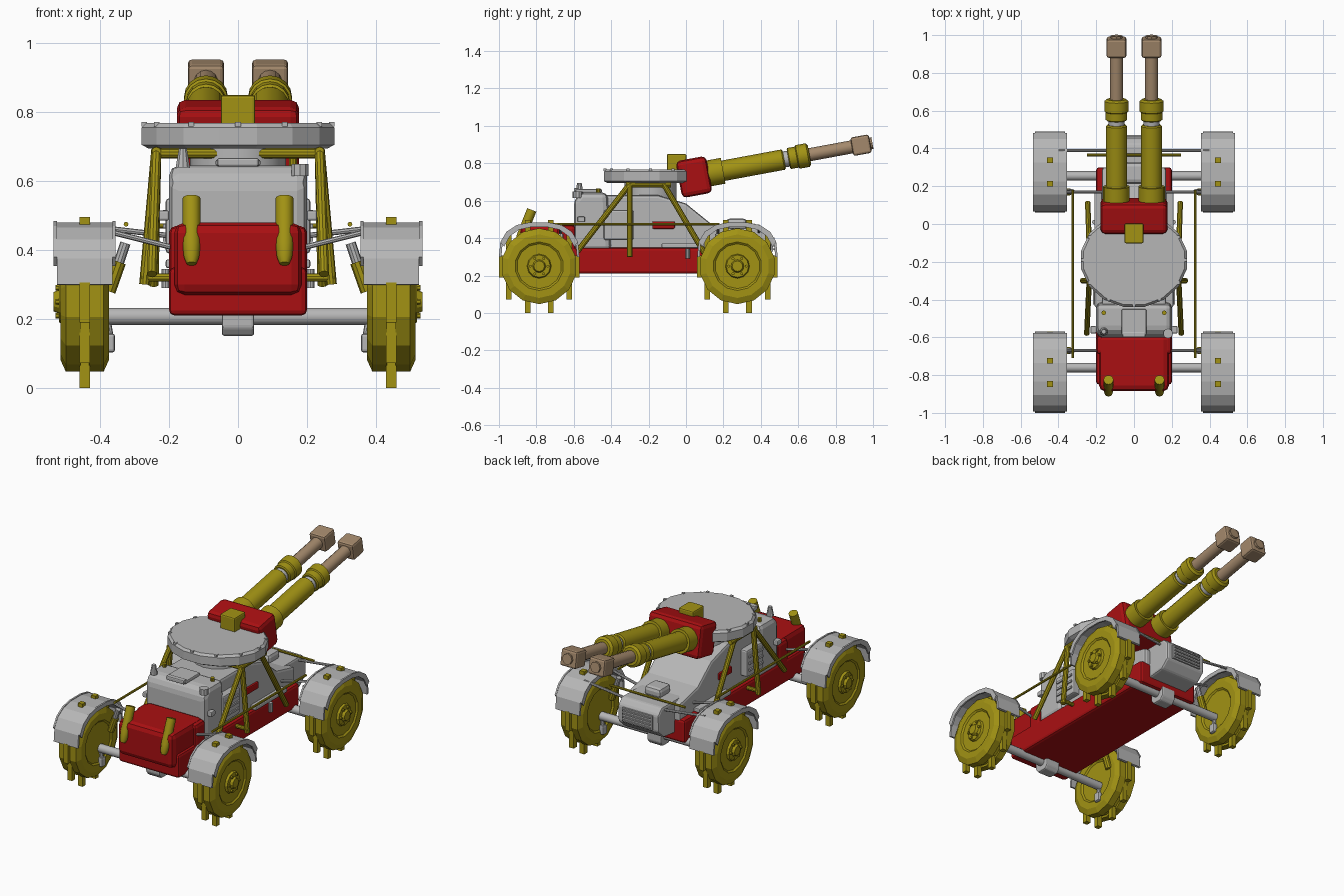
import bpy, bmesh, math
from mathutils import Vector, Matrix

if "Cube" in bpy.data.objects:
    bpy.data.objects.remove(bpy.data.objects["Cube"])


def mat(name, r, g, b):
    m = bpy.data.materials.new(name)
    m.diffuse_color = (r, g, b, 1)
    m.use_nodes = True
    m.node_tree.nodes["Principled BSDF"].inputs["Base Color"].default_value = m.diffuse_color
    return m


RED = mat("red_paint", 0.40, 0.005, 0.006)
YELLOW = mat("olive_yellow", 0.36, 0.29, 0.007)
GREY = mat("light_grey", 0.47, 0.47, 0.47)
TAN = mat("tan_metal", 0.37, 0.25, 0.15)


def finish(bm, name, m, bevel=0, seg=2, smooth=False):
    bmesh.ops.recalc_face_normals(bm, faces=bm.faces)
    me = bpy.data.meshes.new(name)
    bm.to_mesh(me)
    bm.free()
    o = bpy.data.objects.new(name, me)
    bpy.context.collection.objects.link(o)
    me.materials.append(m)
    if bevel:
        b = o.modifiers.new("bevel", 'BEVEL')
        b.width, b.segments, b.limit_method = bevel, seg, 'ANGLE'
    if smooth:
        bpy.context.view_layer.objects.active = o
        o.select_set(True)
        bpy.ops.object.shade_smooth_by_angle(angle=math.radians(35))
        o.select_set(False)
    return o


def box(name, c, size, m, bevel=0, tilt=0):
    bm = bmesh.new()
    bmesh.ops.create_cube(bm, size=1, matrix=Matrix.Translation(c)
                          @ Matrix.Rotation(tilt, 4, 'X') @ Matrix.Diagonal((*size, 1)))
    return finish(bm, name, m, bevel)


def rod(name, a, b, r, m, n=10, r2=None, smooth=True):
    a, b = Vector(a), Vector(b)
    bm = bmesh.new()
    rot = (b - a).to_track_quat('Z', 'Y').to_matrix().to_4x4()
    bmesh.ops.create_cone(bm, cap_ends=True, segments=n, radius1=r, radius2=r if r2 is None else r2,
                          depth=(b - a).length, matrix=Matrix.Translation((a + b) / 2) @ rot)
    return finish(bm, name, m, smooth=smooth)


def prism(name, pts, x0, x1, m, bevel=0):
    """Extrude a (y, z) outline from x0 to x1."""
    bm = bmesh.new()
    f = bm.faces.new([bm.verts.new((x0, y, z)) for y, z in pts])
    r = bmesh.ops.extrude_face_region(bm, geom=[f])
    bmesh.ops.translate(bm, verts=[v for v in r['geom'] if isinstance(v, bmesh.types.BMVert)],
                        vec=(x1 - x0, 0, 0))
    return finish(bm, name, m, bevel)


def lathe(name, origin, axis, prof, m, n, turn=0.0, smooth=False):
    """Revolve (distance along axis, radius) points."""
    axis = Vector(axis).normalized()
    rot = axis.to_track_quat('Z', 'Y').to_matrix()
    bm = bmesh.new()
    rings = []
    for d, r in prof:
        rings.append([bm.verts.new(Vector(origin) + rot @ Vector(
            (r * math.cos(turn + k * math.tau / n), r * math.sin(turn + k * math.tau / n), d)))
            for k in range(n)])
    for p, q in zip(rings, rings[1:]):
        for k in range(n):
            bm.faces.new((p[k], p[(k + 1) % n], q[(k + 1) % n], q[k]))
    bm.faces.new(rings[0])
    bm.faces.new(rings[-1])
    return finish(bm, name, m, smooth=smooth)


# Hull and nose
box("lower_hull", (0, -0.275, 0.28), (0.40, 1.15, 0.14), RED, 0.015)
box("nose", (0, -0.735, 0.375), (0.37, 0.30, 0.21), RED, 0.03)
box("nose_rear", (0, -0.64, 0.375), (0.40, 0.10, 0.19), RED, 0.02)

# Cabin with sloping rear deck
prism("cabin", [(-0.60, 0.33), (-0.60, 0.60), (-0.565, 0.645), (-0.42, 0.645), (-0.40, 0.33)],
      -0.20, 0.20, GREY, 0.03)
prism("rear_deck", [(-0.45, 0.33), (-0.45, 0.63), (-0.15, 0.63), (0.0, 0.585), (0.13, 0.48),
                    (0.30, 0.44), (0.30, 0.33)], -0.17, 0.17, GREY, 0.015)
box("roof_hatch", (0, -0.52, 0.653), (0.13, 0.14, 0.02), GREY, 0.006)
box("hatch_hinge", (0, -0.585, 0.655), (0.12, 0.03, 0.025), GREY, 0.006)
rod("roof_lamp", (-0.16, -0.57, 0.64), (-0.16, -0.57, 0.695), 0.022, GREY, 10, 0.012)
rod("roof_vent", (0.18, -0.58, 0.615), (0.18, -0.58, 0.65), 0.026, GREY)
for s in (-1, 1):
    rod("roof_peg", (s * 0.16, -0.47, 0.62), (s * 0.16, -0.47, 0.665), 0.012, YELLOW)
    box("side_locker", (s * 0.185, -0.36, 0.47), (0.05, 0.16, 0.16), GREY, 0.01)
    for k in range(3):
        box("side_louvre", (s * 0.212, -0.36, 0.43 + k * 0.04), (0.012, 0.13, 0.012), GREY)
    box("side_hatch", (s * 0.172, -0.12, 0.47), (0.02, 0.12, 0.04), RED, 0.006)
    box("side_step", (s * 0.19, 0.02, 0.36), (0.04, 0.30, 0.025), GREY, 0.006)
    rod("side_tap", (s * 0.21, 0.01, 0.29), (s * 0.21, 0.01, 0.345), 0.012, GREY)
    box("cabin_handle", (s * 0.215, -0.56, 0.50), (0.03, 0.04, 0.03), GREY, 0.006)
    # Tilted nose lamps
    lathe("nose_lamp", (s * 0.135, -0.90, 0.36), (0, 0.075, 0.19),
          [(0, 0.014), (0.02, 0.022), (0.06, 0.026), (0.205, 0.026)], YELLOW, 12, smooth=True)

# Engine box with grille at the back
prism("engine_box", [(0.22, 0.25), (0.40, 0.27), (0.455, 0.32), (0.455, 0.42), (0.42, 0.455), (0.22, 0.455)],
      -0.135, 0.135, GREY, 0.012)
box("grille_frame", (0, 0.458, 0.37), (0.20, 0.012, 0.085), GREY)
for k in range(4):
    box("grille_slat", (0, 0.466, 0.340 + k * 0.02), (0.18, 0.012, 0.008), GREY)
box("engine_cap", (0, 0.27, 0.475), (0.11, 0.11, 0.06), GREY, 0.02)
rod("rear_cross_bar", (-0.25, 0.365, 0.47), (0.25, 0.365, 0.47), 0.007, YELLOW, 8)

# Turret ring and pegs
ring = lathe("turret_disc", (0, 0, 0), (0, 0, 1),
             [(0.695, 0.265), (0.705, 0.285), (0.755, 0.285), (0.768, 0.272)], GREY, 16, math.pi / 16)
ring.scale = (1, 0.89, 1)
ring.location = (0, -0.19, 0)
for k in range(12):
    a = k * math.tau / 12
    box("disc_bolt", (0.272 * math.cos(a), -0.19 + 0.242 * math.sin(a), 0.765), (0.016, 0.016, 0.012), GREY)
rod("turret_neck", (0, -0.19, 0.60), (0, -0.19, 0.70), 0.14, GREY, 16)

# Turret frame struts
for s in (-1, 1):
    x = s * 0.237
    for top, foot in (((x, -0.30, 0.69), (s * 0.25, -0.58, 0.33)),
                      ((x, -0.30, 0.69), (s * 0.272, -0.30, 0.30)),
                      ((x, -0.12, 0.69), (s * 0.245, 0.11, 0.30))):
        rod("frame_strut", top, foot, 0.015, YELLOW)
    rod("frame_rail", (x, -0.32, 0.685), (x, -0.08, 0.685), 0.014, YELLOW)
    rod("hand_rail", (s * 0.325, -0.71, 0.475), (s * 0.325, 0.18, 0.475), 0.007, YELLOW, 8)
    rod("strut_foot", (s * 0.18, -0.30, 0.32), (s * 0.28, -0.30, 0.32), 0.012, YELLOW)
for y in (-0.30, -0.12):
    rod("frame_cross_bar", (-0.245, y, 0.68), (0.245, y, 0.68), 0.015, YELLOW)

# Gun mount and sight
TILT = math.radians(10.5)
box("gun_mount", (0, 0.043, 0.727), (0.355, 0.165, 0.20), RED, 0.025, TILT)
box("gun_sight", (0, -0.05, 0.805), (0.10, 0.105, 0.09), YELLOW, 0.008)

# Twin barrels
AX = Vector((0, math.cos(TILT), math.sin(TILT)))
for s in (-1, 1):
    base = Vector((s * 0.093, 0.10, 0.742))
    lathe("barrel_sleeve", base, AX, [(0, 0.07), (0.10, 0.07), (0.10, 0.055), (0.425, 0.055), (0.432, 0.048)],
          YELLOW, 16, smooth=True)
    rod("barrel_neck", base + AX * 0.43, base + AX * 0.47, 0.043, GREY, 16)
    lathe("barrel_ring", base, AX, [(0.455, 0.05), (0.46, 0.057), (0.50, 0.057), (0.505, 0.064), (0.56, 0.064),
                                    (0.57, 0.05)], YELLOW, 16, smooth=True)
    rod("barrel", base + AX * 0.56, base + AX * 0.81, 0.035, TAN, 14)
    box("muzzle_brake", base + AX * 0.85, (0.105, 0.10, 0.10), TAN, 0.012, TILT)
    rod("muzzle_tip", base + AX * 0.89, base + AX * 0.912, 0.032, TAN, 8, smooth=False)

# Running gear
arc = [(-0.215, 0.30), (-0.208, 0.375), (-0.175, 0.43), (-0.12, 0.466), (-0.05, 0.48)]
arc = arc + [(-y, z) for y, z in reversed(arc)]
inner = [(y * 0.94, z - (0.014 if abs(y) < 0.2 else 0.002)) for y, z in reversed(arc)]
for yc in (-0.785, 0.275):
    ay = yc + 0.025 if yc < 0 else yc - 0.02
    rod("axle", (-0.42, ay, 0.207), (0.42, ay, 0.207), 0.025, GREY, 12)
    prism("differential", [(ay - 0.05, 0.235), (ay - 0.05, 0.175), (ay - 0.03, 0.15), (ay + 0.03, 0.15),
                           (ay + 0.05, 0.175), (ay + 0.05, 0.235)], -0.047, 0.047, GREY, 0.008)
    for s in (-1, 1):
        xc = s * 0.445
        # Tyre with stepped side wall and hub
        lathe("wheel", (xc, yc, 0.25), (s, 0, 0),
              [(-0.062, 0.12), (-0.07, 0.13), (-0.07, 0.17), (-0.055, 0.203), (-0.012, 0.203), (-0.012, 0.19),
               (0.012, 0.19), (0.012, 0.203), (0.055, 0.203), (0.07, 0.17), (0.07, 0.13), (0.062, 0.12)],
              YELLOW, 14, math.pi / 14)
        lathe("hub", (xc, yc, 0.25), (s, 0, 0),
              [(0.05, 0.07), (0.075, 0.06), (0.075, 0.035), (0.09, 0.028)], YELLOW, 12)
        for k in range(6):
            a = k * math.tau / 6
            p = Vector((xc + s * 0.07, yc + 0.047 * math.cos(a), 0.25 + 0.047 * math.sin(a)))
            rod("hub_bolt", p, p + Vector((s * 0.015, 0, 0)), 0.008, YELLOW, 6, smooth=False)
        # Upright tread lugs around the rim
        for k in range(10):
            a = math.radians(18 + 36 * k)
            box("tread_lug", (xc, yc + 0.2 * math.sin(a), 0.248 - 0.2 * math.cos(a)),
                (0.03, 0.03, 0.116), YELLOW)
        # Mudguard with side lips
        prism("mudguard", [(yc + y, z) for y, z in arc + inner], xc - 0.08, xc + 0.08, GREY)
        lip = arc[1:-1] + [(y * 0.9, z - 0.025) for y, z in reversed(arc[1:-1])]
        for d in (-0.09, 0.08):
            prism("mudguard_lip", [(yc + y, z + 0.004) for y, z in lip], xc + d, xc + d + 0.01, GREY)
        # Steering knuckle, dampers and mudguard stays
        box("knuckle", (s * 0.372, ay, 0.13), (0.03, 0.04, 0.055), GREY, 0.008)
        rod("knuckle_link", (s * 0.372, ay, 0.14), (s * 0.385, ay, 0.22), 0.012, GREY)
        sy = yc + (0.115 if yc < 0 else -0.105)
        rod("damper_lower", (s * 0.375, sy, 0.28), (s * 0.345, sy, 0.365), 0.02, YELLOW)
        rod("damper_upper", (s * 0.352, sy, 0.345), (s * 0.327, sy, 0.42), 0.015, GREY)
        rod("mudguard_stay", (s * 0.12, sy, 0.39), (s * 0.40, sy, 0.46), 0.008, GREY, 8)
        if yc > 0:
            rod("rear_stay", (s * 0.10, yc + 0.115, 0.43), (s * 0.40, yc + 0.115, 0.465), 0.008, GREY, 8)
